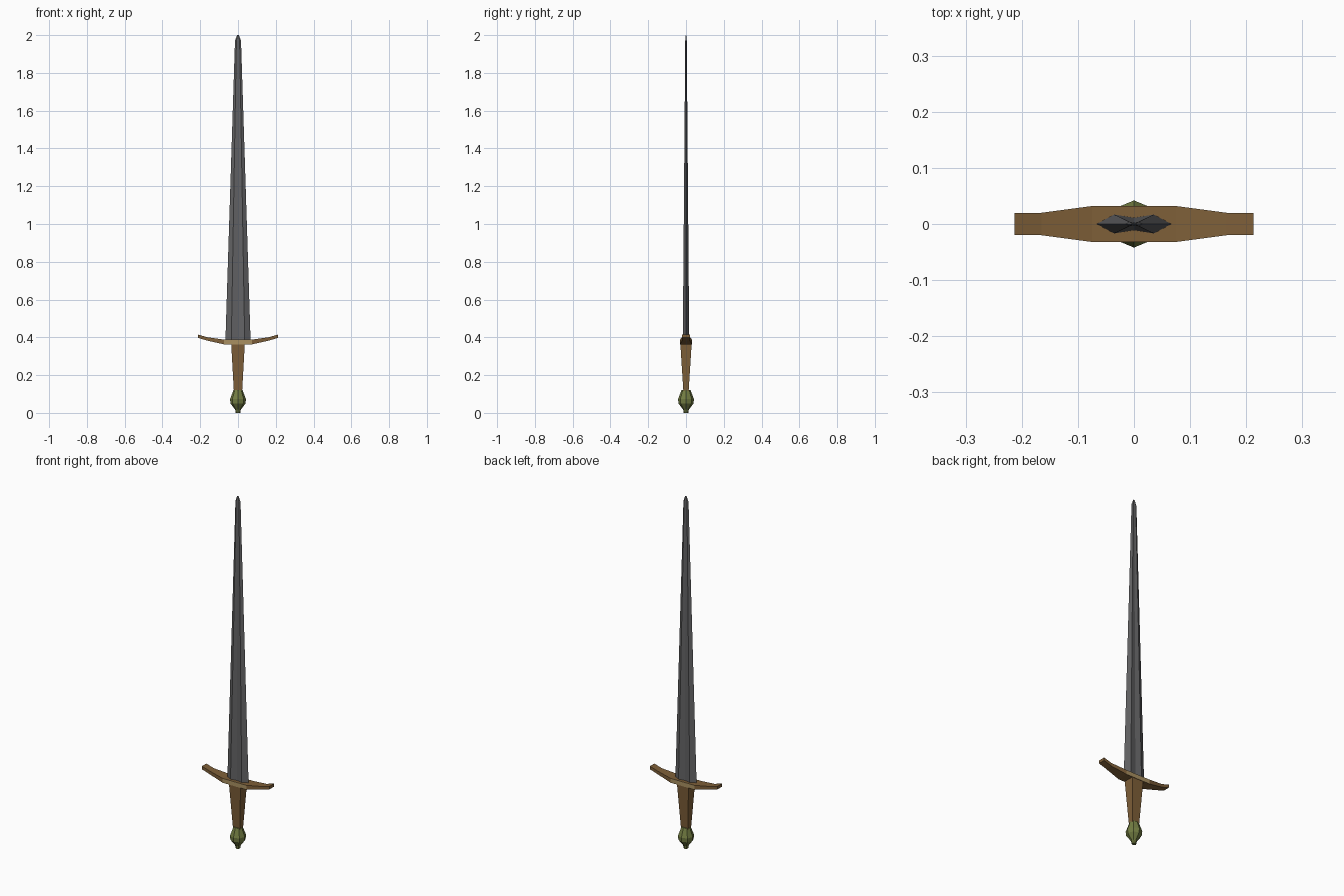
import bpy, bmesh, math

if "Cube" in bpy.data.objects:
    bpy.data.objects.remove(bpy.data.objects["Cube"])


def material(name, rgb):
    m = bpy.data.materials.new(name)
    m.diffuse_color = (*rgb, 1)
    m.use_nodes = True
    m.node_tree.nodes["Principled BSDF"].inputs["Base Color"].default_value = m.diffuse_color
    return m


STEEL = material("steel grey", (0.125, 0.125, 0.13))
BROWN = material("bronze brown", (0.21, 0.115, 0.04))
TAN = material("pale brass", (0.40, 0.28, 0.12))
GREEN = material("olive green", (0.17, 0.205, 0.055))


def loft(name, rings, mats):
    """Skin a list of equal-length point rings and cap both ends."""
    bm = bmesh.new()
    loops = [[bm.verts.new(p) for p in ring] for ring in rings]
    n = len(loops[0])
    for a, b in zip(loops, loops[1:]):
        for i in range(n):
            j = (i + 1) % n
            bm.faces.new((a[i], a[j], b[j], b[i]))
    bm.faces.new(loops[0][::-1])
    bm.faces.new(loops[-1])
    bmesh.ops.recalc_face_normals(bm, faces=bm.faces)
    me = bpy.data.meshes.new(name)
    bm.to_mesh(me)
    bm.free()
    ob = bpy.data.objects.new(name, me)
    bpy.context.collection.objects.link(ob)
    for m in mats:
        me.materials.append(m)
    return ob


# Blade: hexagonal section with a shallow fuller, tapering to a short point
def blade_ring(z, w, t):
    half = [(w, 0), (w * 0.53, t), (0, t * 0.65), (-w * 0.53, t)]
    pts = half + [(-x, -y) for x, y in half]
    return [(x, y, z) for x, y in pts]


loft("blade", [blade_ring(0.37, 0.067, 0.017),
               blade_ring(1.97, 0.016, 0.004),
               blade_ring(2.0, 0.005, 0.001)], [STEEL])

# Guard: tapered bar whose arms sweep upward; x, half depth, bottom, top
arm = [(0.075, 0.032, 0.363, 0.388), (0.165, 0.020, 0.383, 0.401),
       (0.213, 0.020, 0.398, 0.415)]
stations = [(-x, d, b, t) for x, d, b, t in arm[::-1]] + arm
guard = loft("guard", [[(x, -d, b), (x, d, b), (x, d, t), (x, -d, t)]
                       for x, d, b, t in stations], [BROWN, TAN])
# Pale front and back faces on the centre block
for f in guard.data.polygons:
    if abs(f.normal.y) > 0.9 and abs(f.center.x) < 0.05:
        f.material_index = 1

# Grip: tapered four-sided handle
loft("grip", [[(sx * w, sy * d, z) for sx, sy in ((-1, -1), (1, -1), (1, 1), (-1, 1))]
              for z, w, d in ((0.115, 0.022, 0.014), (0.368, 0.036, 0.030))], [BROWN])

# Pommel: eight-sided turned knob
profile = [(0, 0.012), (0.017, 0.015), (0.05, 0.040), (0.073, 0.042),
           (0.105, 0.030), (0.122, 0.024)]
loft("pommel", [[(r * math.cos(k * math.pi / 4), r * math.sin(k * math.pi / 4), z)
                 for k in range(8)] for z, r in profile], [GREEN])
